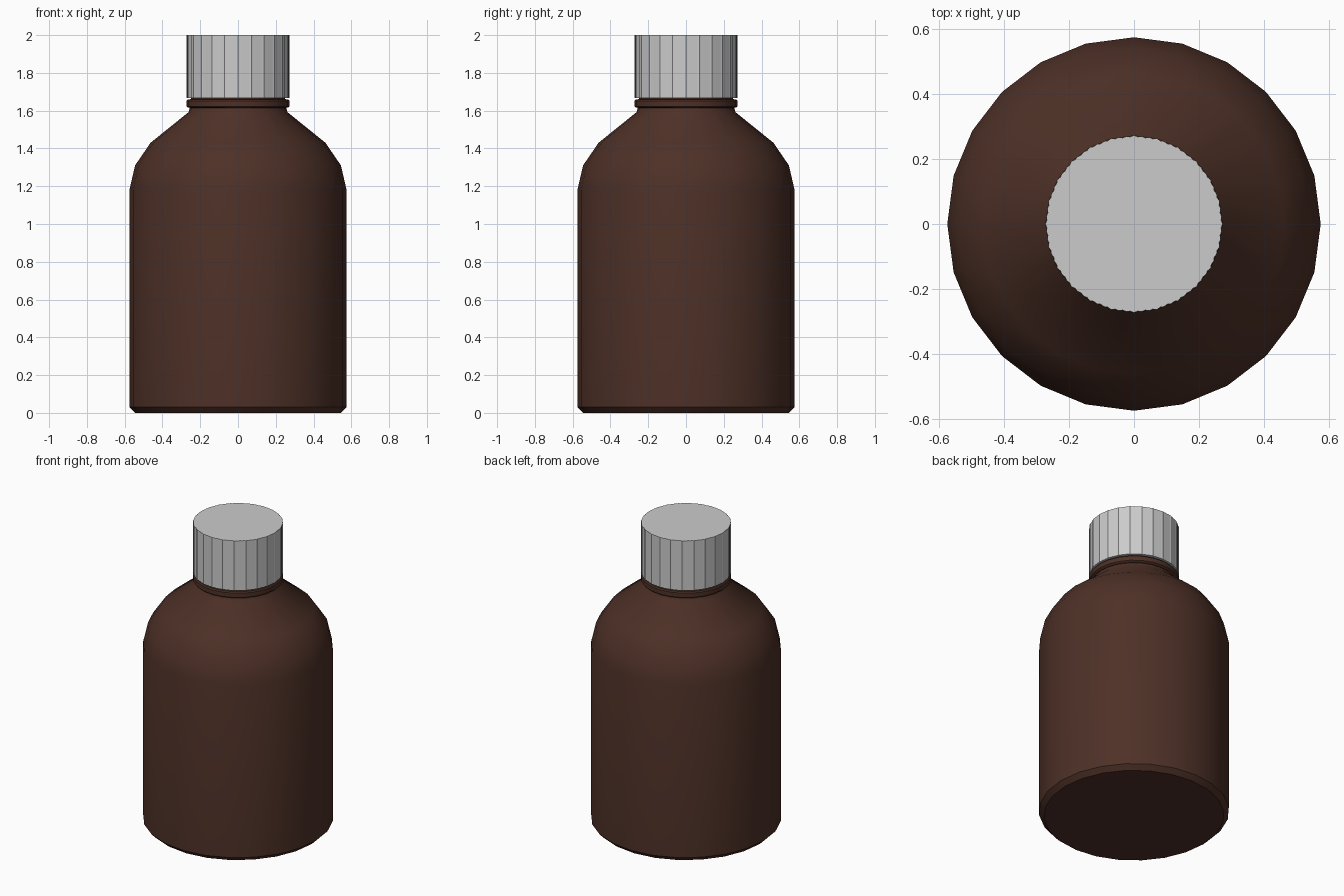
import bpy, bmesh, math

if "Cube" in bpy.data.objects:
    bpy.data.objects.remove(bpy.data.objects["Cube"])

SIDES = 24


def material(name, color):
    m = bpy.data.materials.new(name)
    m.diffuse_color = color
    m.use_nodes = True
    m.node_tree.nodes["Principled BSDF"].inputs["Base Color"].default_value = m.diffuse_color
    return m


def make_object(name, bm, angle, mat=None):
    bmesh.ops.recalc_face_normals(bm, faces=bm.faces)
    me = bpy.data.meshes.new(name)
    bm.to_mesh(me)
    bm.free()
    ob = bpy.data.objects.new(name, me)
    bpy.context.collection.objects.link(ob)
    if mat:
        me.materials.append(mat)
    bpy.ops.object.select_all(action='DESELECT')
    ob.select_set(True)
    bpy.context.view_layer.objects.active = ob
    bpy.ops.object.shade_smooth_by_angle(angle=math.radians(angle))
    return ob


def loft(rings):
    """Bridge a stack of closed rings and cap both ends."""
    bm = bmesh.new()
    loops = [[bm.verts.new(p) for p in ring] for ring in rings]
    n = len(loops[0])
    for a, b in zip(loops, loops[1:]):
        for i in range(n):
            j = (i + 1) % n
            bm.faces.new((a[i], a[j], b[j], b[i]))
    bm.faces.new(loops[0][::-1])
    bm.faces.new(loops[-1])
    return bm


def circle(r, z):
    return [(r * math.cos(math.tau * i / SIDES), r * math.sin(math.tau * i / SIDES), z)
            for i in range(SIDES)]


# Bottle: base chamfer, straight body, sloped shoulder, neck collar, hidden neck
profile = [(0.545, 0), (0.575, 0.03), (0.575, 1.18), (0.545, 1.31), (0.463, 1.43),
           (0.262, 1.592), (0.255, 1.615), (0.267, 1.617), (0.273, 1.623), (0.273, 1.652),
           (0.267, 1.659), (0.25, 1.661), (0.25, 1.90)]
brown = material("brown_glass", (0.075, 0.03, 0.02, 1))
make_object("bottle", loft([circle(r, z) for r, z in profile]), 40, brown)


# Cap: 24-sided cylinder with very fine grip grooves along each side
def cap_ring(z, r=0.273, grooves=3, depth=0.003):
    pts = []
    corners = circle(r, z)
    for i, (x0, y0, _) in enumerate(corners):
        x1, y1, _ = corners[(i + 1) % SIDES]
        steps = grooves * 2
        for k in range(steps):
            t = k / steps
            s = 1 - (depth / r if k % 2 else 0)
            pts.append(((x0 + (x1 - x0) * t) * s, (y0 + (y1 - y0) * t) * s, z))
    return pts


make_object("cap", loft([cap_ring(1.668), cap_ring(2.0)]), 30)
